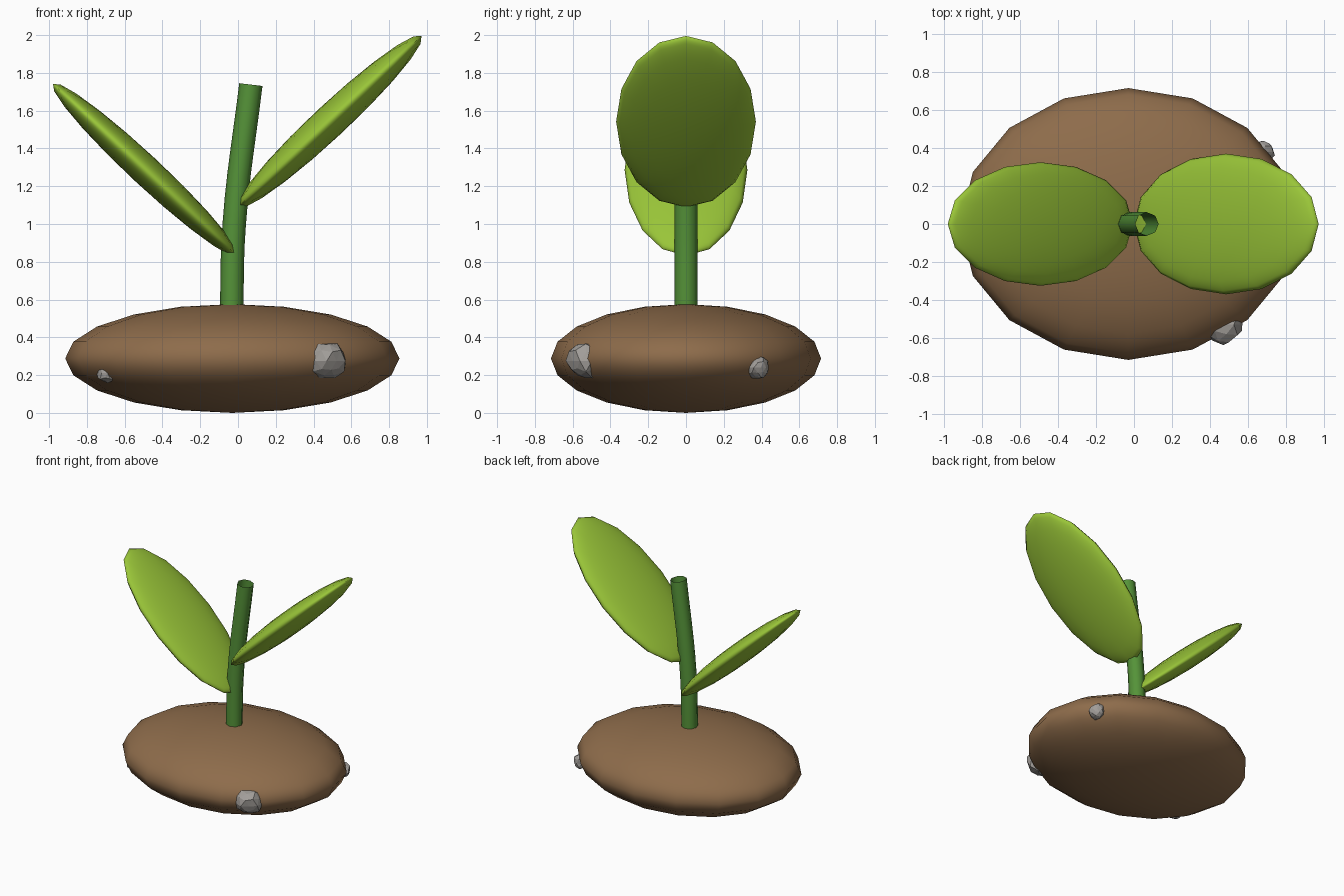
import bpy, random
from math import radians

if "Cube" in bpy.data.objects:
    bpy.data.objects.remove(bpy.data.objects["Cube"])

random.seed(4)


def paint(obj, name, rgb):
    mat = bpy.data.materials.get(name) or bpy.data.materials.new(name)
    mat.diffuse_color = (*rgb, 1)
    mat.use_nodes = True
    mat.node_tree.nodes["Principled BSDF"].inputs["Base Color"].default_value = mat.diffuse_color
    obj.data.materials.append(mat)


def ellipsoid(name, loc, size, tilt, mat, rgb):
    bpy.ops.mesh.primitive_uv_sphere_add(segments=16, ring_count=10, radius=1,
                                         location=loc, rotation=(0, radians(tilt), 0))
    obj = bpy.context.object
    obj.name = name
    obj.scale = size
    bpy.ops.object.shade_smooth()
    paint(obj, mat, rgb)


def rock(name, loc, radius):
    bpy.ops.mesh.primitive_ico_sphere_add(subdivisions=2, radius=radius, location=loc)
    obj = bpy.context.object
    obj.name = name
    for v in obj.data.vertices:
        v.co *= random.uniform(0.85, 1.1)
    paint(obj, "stone", (0.36, 0.34, 0.32))


# Soil mound
ellipsoid("soil_mound", (-0.03, 0, 0.288), (0.885, 0.715, 0.288), 0, "soil", (0.27, 0.15, 0.07))

# Leaves
leaf_green = (0.32, 0.56, 0.04)
ellipsoid("right_leaf", (0.485, 0, 1.542), (0.665, 0.37, 0.088), -43, "leaf", leaf_green)
ellipsoid("left_leaf", (-0.492, 0, 1.287), (0.667, 0.325, 0.08), 43, "leaf", leaf_green)

# Stem: open, gently leaning tube
curve = bpy.data.curves.new("stem", "CURVE")
curve.dimensions = "3D"
curve.bevel_depth = 0.062
curve.bevel_resolution = 2
curve.resolution_u = 6
spline = curve.splines.new("BEZIER")
path = [(-0.035, 0, 0.45), (-0.02, 0, 1.0), (0.068, 0, 1.738)]
spline.bezier_points.add(len(path) - 1)
for point, co in zip(spline.bezier_points, path):
    point.co = co
    point.handle_left_type = point.handle_right_type = "AUTO"
stem = bpy.data.objects.new("stem", curve)
bpy.context.collection.objects.link(stem)
paint(stem, "stem", (0.09, 0.29, 0.04))
bpy.ops.object.select_all(action="DESELECT")
stem.select_set(True)
bpy.context.view_layer.objects.active = stem
bpy.ops.object.convert(target="MESH")
bpy.ops.object.shade_smooth_by_angle(angle=radians(50))

# Stones half buried in the soil
rock("front_stone", (0.47, -0.53, 0.275), 0.1)
rock("back_stone", (0.68, 0.38, 0.24), 0.06)
rock("left_stone", (-0.69, -0.355, 0.21), 0.055)
